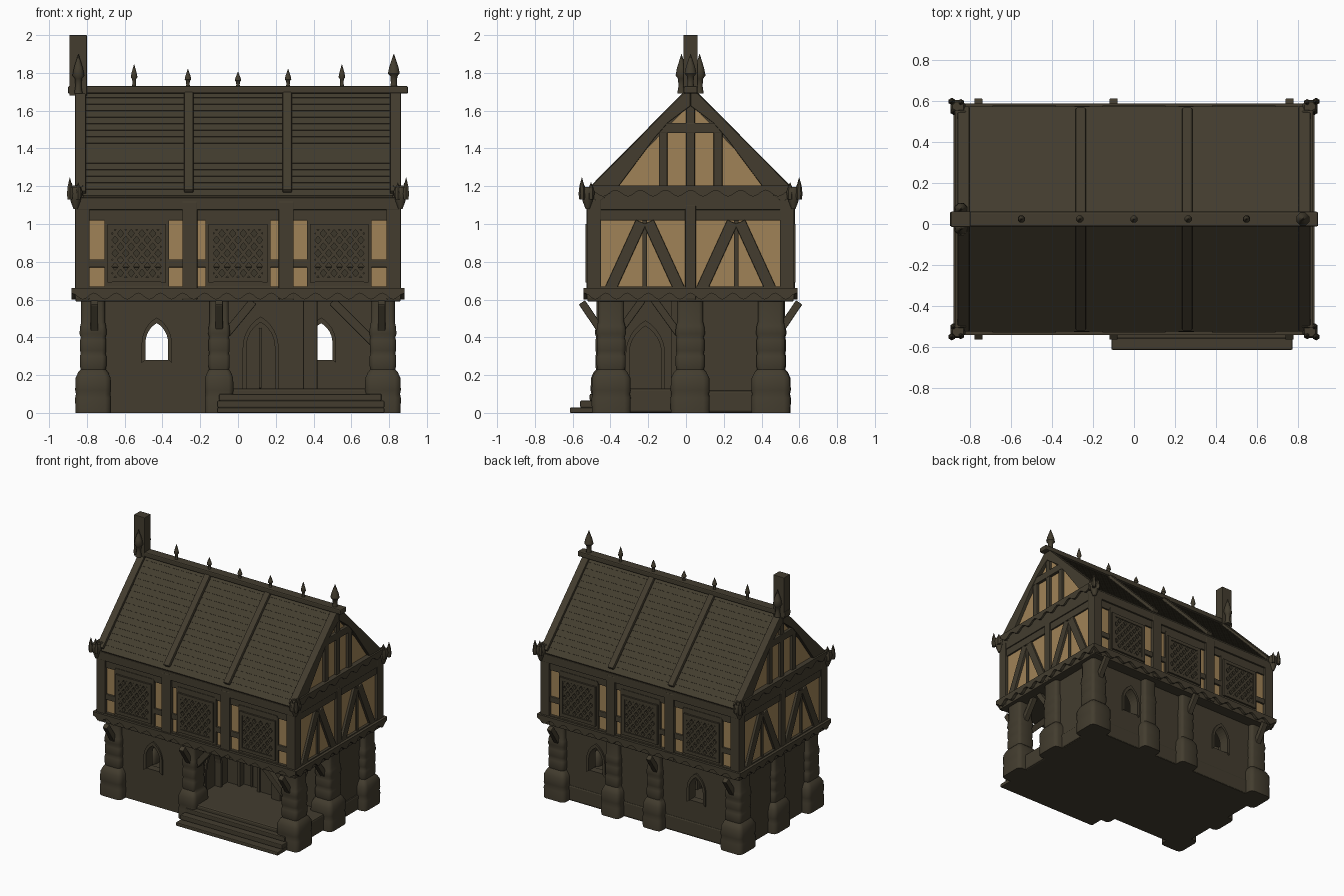
import bpy, bmesh, math
from mathutils import Matrix, Vector

if "Cube" in bpy.data.objects:
    bpy.data.objects.remove(bpy.data.objects["Cube"])

CY = 0.024  # depth centre of the house body


def material(name, rgb):
    m = bpy.data.materials.new(name)
    m.diffuse_color = (*rgb, 1)
    m.use_nodes = True
    m.node_tree.nodes["Principled BSDF"].inputs["Base Color"].default_value = m.diffuse_color
    return m


WOOD = material("dark olive brown", (0.056, 0.046, 0.028))
PLASTER = material("tan plaster", (0.35, 0.225, 0.095))
GLASS = material("dark glass", (0.046, 0.038, 0.024))


def box(bm, x0, x1, y0, y1, z0, z1):
    m = Matrix.Translation(((x0 + x1) / 2, (y0 + y1) / 2, (z0 + z1) / 2))
    bmesh.ops.create_cube(bm, size=1, matrix=m @ Matrix.Diagonal((x1 - x0, y1 - y0, z1 - z0, 1)))


def beam(bm, p, q, w, d, n):
    """Bar from p to q; w across, d along the facing direction n."""
    p, q, n = Vector(p), Vector(q), Vector(n)
    axis = q - p
    u = axis.normalized()
    n = (n - u * n.dot(u)).normalized()
    cols = (axis, u.cross(n) * w, n * d)
    m = Matrix([[c[i] for c in cols] for i in range(3)]).to_4x4()
    bmesh.ops.create_cube(bm, size=1, matrix=Matrix.Translation((p + q) / 2) @ m)


def prism(bm, pts, axis, a, b):
    """Extrude a (u, z) outline along x or y from a to b."""
    at = (lambda u, z, k: (k, u, z)) if axis == 'x' else (lambda u, z, k: (u, k, z))
    lo = [bm.verts.new(at(u, z, a)) for u, z in pts]
    hi = [bm.verts.new(at(u, z, b)) for u, z in pts]
    bm.faces.new(lo)
    bm.faces.new(hi[::-1])
    for i in range(len(pts)):
        j = (i + 1) % len(pts)
        bm.faces.new((lo[i], lo[j], hi[j], hi[i]))


def rings(bm, x, y, z, profile, n=8, square=1.0, s=1.0, sy=None):
    """Stack of rings (radius, height); square < 1 makes rounded squares."""
    loops, sy = [], sy or s
    for r, h in profile:
        loop = []
        for k in range(n):
            a = 2 * math.pi * (k + 0.5) / n
            c, sn = math.cos(a), math.sin(a)
            loop.append(bm.verts.new((x + s * r * math.copysign(abs(c) ** square, c),
                                      y + sy * r * math.copysign(abs(sn) ** square, sn), z + h)))
        loops.append(loop)
    for A, B in zip(loops, loops[1:]):
        for k in range(n):
            j = (k + 1) % n
            bm.faces.new((A[k], A[j], B[j], B[k]))
    bm.faces.new(loops[0][::-1])
    bm.faces.new(loops[-1])


def finish(bm, name, mat, bevel=0.0, smooth=False):
    bmesh.ops.recalc_face_normals(bm, faces=bm.faces)
    me = bpy.data.meshes.new(name)
    bm.to_mesh(me)
    bm.free()
    ob = bpy.data.objects.new(name, me)
    bpy.context.collection.objects.link(ob)
    me.materials.append(mat)
    if bevel:
        b = ob.modifiers.new("worn edges", 'BEVEL')
        b.width, b.segments = bevel, 2
    if smooth:
        bpy.ops.object.select_all(action='DESELECT')
        ob.select_set(True)
        bpy.context.view_layer.objects.active = ob
        bpy.ops.object.shade_smooth_by_angle(angle=math.radians(50))


def half_arch(c, w, z0, z1, s):
    zs = z1 - 1.732 * w
    arc = [(c + s * (-w + 2 * w * math.cos(a)), zs + 2 * w * math.sin(a))
           for a in (math.radians(10 * i) for i in range(7))]
    return [(c + s * w, z0)] + arc


def wall(bm, axis, k, u0, u1, hole=None, th=0.06, top=0.6):
    """Wall panel, with an optional pointed opening (centre, half width, sill, apex)."""
    a, b = k - th / 2, k + th / 2
    if not hole:
        prism(bm, [(u0, 0), (u1, 0), (u1, top), (u0, top)], axis, a, b)
        return
    c, w, z0, z1 = hole
    for s, end in ((-1, u0), (1, u1)):
        prism(bm, [(end, 0), (c, 0), (c, z0)] + half_arch(c, w, z0, z1, s)
              + [(c, top), (end, top)], axis, a, b)
        prism(bm, half_arch(c, w, z0, z1, s) + half_arch(c, w + 0.02, z0 - 0.015, z1 + 0.03, s)[::-1],
              axis, a - 0.012, b + 0.012)


# Foundation, porch floor and steps
bm = bmesh.new()
box(bm, -0.80, 0.80, -0.43, 0.485, 0, 0.12)
box(bm, -0.12, 0.80, -0.47, 0.0, 0, 0.13)
finish(bm, "foundation", WOOD, 0.012)
bm = bmesh.new()
box(bm, -0.11, 0.775, -0.615, -0.45, 0, 0.028)
box(bm, -0.11, 0.775, -0.56, -0.45, 0.028, 0.065)
box(bm, -0.10, 0.76, -0.51, -0.45, 0.065, 0.10)
finish(bm, "porch_steps", WOOD, 0.006)

# Ground floor walls around the open porch
bm = bmesh.new()
win = (0.06, 0.28, 0.475)
wall(bm, 'y', -0.40, -0.80, -0.08, (-0.43, *win))
wall(bm, 'x', -0.10, -0.40, 0.0, (-0.215, 0.085, 0.13, 0.46))
wall(bm, 'y', 0.0, -0.12, 0.28, (0.12, 0.075, 0.13, 0.48))
wall(bm, 'y', 0.0, 0.28, 0.79, (0.44, *win))
wall(bm, 'x', 0.76, 0.0, 0.46)
wall(bm, 'x', -0.77, -0.42, 0.46)
wall(bm, 'y', 0.45, -0.79, 0.05, (-0.43, *win))
wall(bm, 'y', 0.45, 0.05, 0.79, (0.44, *win))
finish(bm, "ground_walls", WOOD)
bm = bmesh.new()
box(bm, 0.03, 0.21, 0.01, 0.03, 0.12, 0.50)
box(bm, 0.11, 0.125, -0.005, 0.03, 0.13, 0.45)
box(bm, -0.14, -0.11, -0.31, -0.12, 0.12, 0.48)
box(bm, 0.345, 0.42, -0.08, 0.0, 0.12, 0.6)
finish(bm, "porch_doors_and_post", WOOD, 0.005)

# Stone pillars: stepped base, coursed square shaft
stone = [(.095, 0), (.096, .08), (.092, .10), (.096, .12), (.094, .185), (.080, .215), (.067, .23),
         (.071, .25), (.071, .30), (.066, .315), (.070, .33), (.070, .385), (.066, .40),
         (.073, .42), (.069, .46), (.064, .48), (.064, .60)]
bm = bmesh.new()
for sx in (-1, 1):
    for y in (-0.396, CY - 0.002, 0.449):
        rings(bm, sx * 0.767, y, 0, stone, n=12, square=0.3, sy=1.09)
for x, y, s in ((-0.10, -0.41, 0.8), (-0.08, 0.46, 0.85), (0.28, 0.46, 0.85)):
    rings(bm, x, y, 0, stone, n=12, square=0.3, s=s, sy=1.0)
finish(bm, "stone_pillars", WOOD, smooth=True)

# Jetty struts and porch braces
bm = bmesh.new()
for x in (-0.76, -0.10, 0.76):
    for s in (-1, 1):
        beam(bm, (x, CY + s * 0.45, 0.40), (x, CY + s * 0.575, 0.585), 0.04, 0.04, (0, s, 0))
for p, q in (((0.73, 0.36), (0.50, 0.59)), ((-0.06, 0.42), (0.08, 0.59))):
    beam(bm, (p[0], -0.42, p[1]), (q[0], -0.42, q[1]), 0.045, 0.045, (0, 1, 0))
for p, q in ((-0.36, -0.23), (-0.04, -0.17)):
    beam(bm, (0.77, p, 0.42), (0.77, q, 0.60), 0.04, 0.04, (1, 0, 0))
finish(bm, "struts", WOOD, 0.005)

# Upper storey plaster body and gable
bm = bmesh.new()
box(bm, -0.84, 0.84, CY - 0.525, CY + 0.525, 0.62, 1.12)
prism(bm, [(CY - 0.50, 1.12), (CY + 0.50, 1.12), (CY, 1.64)], 'x', -0.835, 0.835)
finish(bm, "plaster_walls", PLASTER)

# Floor, corner posts, sills and wall plates
bm = bmesh.new()
box(bm, -0.86, 0.86, CY - 0.545, CY + 0.545, 0.59, 0.67)
box(bm, -0.86, 0.86, CY - 0.55, CY + 0.55, 1.075, 1.14)
box(bm, -0.852, 0.852, CY - 0.537, CY + 0.537, 1.018, 1.09)
for s in (-1, 1):
    for t in (-1, 1):
        x, y = s * 0.824, CY + t * 0.511
        box(bm, x - 0.038, x + 0.038, y - 0.038, y + 0.038, 0.6, 1.13)
    # Long sides: bay dividers and mid rail
    F = CY + s * 0.53
    for x in (-0.255, 0.255):
        box(bm, x - 0.04, x + 0.04, F - 0.022, F + 0.022, 0.6, 1.12)
    box(bm, -0.83, 0.83, F - 0.01, F + 0.01, 0.77, 0.813)
    # End walls: middle post and two braced bays
    N, X = (s, 0, 0), s * 0.842
    beam(bm, (X, CY, 0.6), (X, CY, 1.1), 0.058, 0.04, N)
    for t in (-1, 1):
        c = CY + t * 0.242
        beam(bm, (X, c, 0.65), (X, c, 1.02), 0.025, 0.02, N)
        for e in (-1, 1):
            beam(bm, (X, c + e * 0.185, 0.65), (X, c + e * 0.02, 1.01), 0.06, 0.034, N)
    # Gable: tie beam, collar, studs and tapered bargeboards
    G = s * 0.84
    beam(bm, (G, CY - 0.53, 1.16), (G, CY + 0.53, 1.16), 0.09, 0.04, N)
    beam(bm, (G, CY - 0.17, 1.508), (G, CY + 0.17, 1.508), 0.055, 0.035, N)
    for t, top in ((-0.145, 1.50), (0, 1.66), (0.145, 1.50)):
        beam(bm, (G, CY + t, 1.16), (G, CY + t, top), 0.046, 0.03, N)
    for t in (-1, 1):
        board = [(0.552, 1.175), (0, 1.728), (0, 1.625), (0.12, 1.535), (0.19, 1.455), (0.38, 1.2), (0.49, 1.11)]
        prism(bm, [(CY + t * u, z) for u, z in board], 'x', s * 0.805, s * 0.862)
finish(bm, "timber_frame", WOOD, 0.005)


# Scalloped trim boards
def scallop(bm, axis, k, u0, u1, z, h, waves, th=0.025):
    n = waves * 6
    low = [(u0 + (u1 - u0) * i / n, z + 0.017 * math.cos(2 * math.pi * i / 6)) for i in range(n + 1)]
    prism(bm, low + [(u1, z + h), (u0, z + h)], axis, k - th / 2, k + th / 2)


bm = bmesh.new()
for s in (-1, 1):
    scallop(bm, 'y', CY + s * 0.553, -0.88, 0.88, 0.617, 0.045, 15)
    scallop(bm, 'x', s * 0.87, CY - 0.56, CY + 0.56, 0.617, 0.045, 10)
    scallop(bm, 'x', s * 0.862, CY - 0.53, CY + 0.53, 1.162, 0.043, 8)
finish(bm, "scalloped_trim", WOOD)

# Lattice windows on both long sides
glass, bm = bmesh.new(), bmesh.new()
for s in (-1, 1):
    for c in (-0.537, 0.0, 0.537):
        N, w, z0, z1 = (0, s, 0), 0.142, 0.705, 0.985
        P, y = CY + s * 0.528, CY + s * 0.540
        box(glass, c - w, c + w, P - 0.003, P + 0.003, z0, z1)
        for e in (-1, 1):
            beam(bm, (c + e * 0.157, P, 0.65), (c + e * 0.157, P, 1.03), 0.028, 0.026, N)
            beam(bm, (c + e * w, y, z0 - 0.015), (c + e * w, y, z1 + 0.015), 0.026, 0.03, N)
        for z, end in ((z0, 0.65), (z1, 1.04)):
            beam(bm, (c - w, y, z), (c + w, y, z), 0.026, 0.03, N)
            beam(bm, (c, P, z), (c, P, end), 0.33, 0.026, N)
        cw, ch = 2 * w / 5, (z1 - z0) / 4
        for i in range(5):
            for j in range(4):
                x, z = c - w + i * cw, z0 + j * ch
                beam(bm, (x, y, z), (x + cw, y, z + ch), 0.018, 0.02, N)
                beam(bm, (x + cw, y, z), (x, y, z + ch), 0.018, 0.02, N)
finish(glass, "window_glass", GLASS)
finish(bm, "window_lattice", WOOD)

# Roof with thin overlapping courses
n, side = 16, []
for i in range(n):
    for f, lift in ((i / n, 0.003), ((i + 1) / n, 0.0)):
        side.append((0.547 * (1 - f) + lift * 0.7, 1.148 + 0.555 * f + lift * 0.7))
outline = [(CY + u, z) for u, z in side] + [(CY - u, z) for u, z in side[::-1][1:]]
bm = bmesh.new()
prism(bm, [(CY - 0.54, 1.13), (CY + 0.54, 1.13)] + outline, 'x', -0.82, 0.82)
finish(bm, "roof_courses", WOOD)
bm = bmesh.new()
for x in (-0.26, 0.26):
    for t in (-1, 1):
        beam(bm, (x, CY + t * 0.53, 1.165), (x, CY, 1.70), 0.05, 0.05, (0, t, 1))
box(bm, -0.90, 0.90, CY - 0.036, CY + 0.036, 1.69, 1.73)
finish(bm, "ridge_and_ribs", WOOD, 0.008)

# Chimney
bm = bmesh.new()
box(bm, -0.893, -0.80, CY - 0.038, CY + 0.038, 1.68, 2.0)
finish(bm, "chimney", WOOD, 0.003)

# Finials along the ridge, beside the chimney and at the end
bm = bmesh.new()


def spike(x, y, z, h, r):
    rings(bm, x, y, z, [(r * .7, 0), (r * .5, .2 * h), (r * .6, .38 * h), (r, .46 * h), (r * .75, .65 * h), (.001, h)])


for x, h in ((-0.55, .125), (-0.265, .10), (0, .085), (0.265, .10), (0.55, .125)):
    spike(x, CY, 1.72, h, 0.019)
spike(0.825, CY, 1.71, 0.19, 0.034)
for dy in (0.048, -0.048):
    spike(-0.845, CY + dy, 1.69, 0.21, 0.034)

# Crown ornaments at the eave corners
for s in (-1, 1):
    for t in (-1, 1):
        x, y = s * 0.86, CY + t * 0.545
        rings(bm, x, y, 1.08, [(.012, 0), (.028, .04), (.04, .09), (.03, .115)], n=8)
        for dx, dy, h in ((.030, .030, .085), (-.014, .024, .06), (.022, -.018, .06)):
            rings(bm, x + s * dx, y + t * dy, 1.16, [(.014, -.03), (.018, 0), (.013, h * .5), (.001, h)], n=6)
finish(bm, "finials_and_crowns", WOOD, smooth=True)
